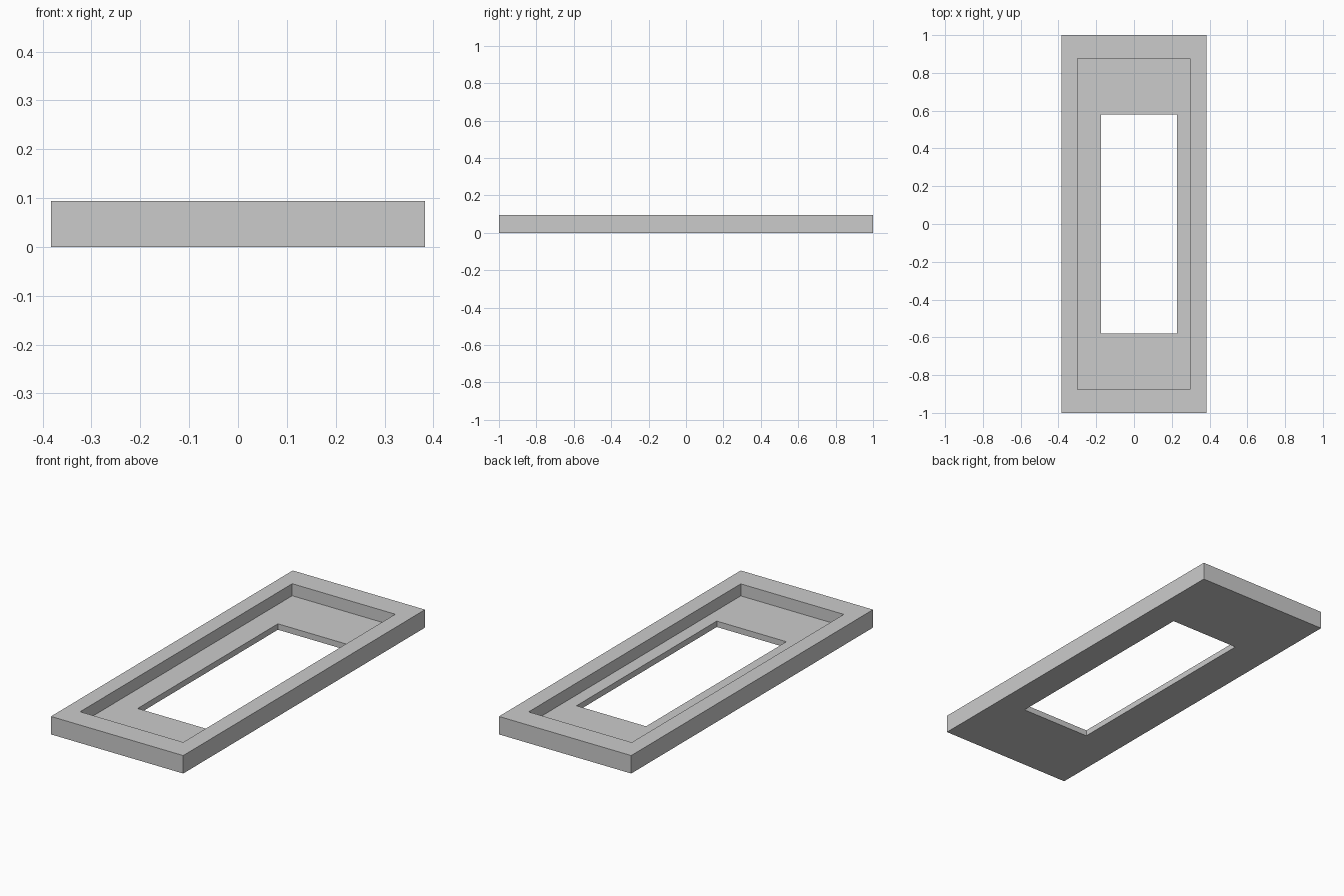
import bpy
import bmesh

cube = bpy.data.objects.get("Cube")
if cube:
    bpy.data.objects.remove(cube, do_unlink=True)

grey = bpy.data.materials.new("light grey")
grey.use_nodes = True
colour = (0.6, 0.6, 0.6, 1)
grey.diffuse_color = colour
grey.node_tree.nodes["Principled BSDF"].inputs["Base Color"].default_value = colour

TOP, FLOOR = 0.094, 0.031


def ring(bm, x0, x1, y, z):
    """Counter-clockwise rectangle of vertices."""
    corners = ((x0, -y), (x1, -y), (x1, y), (x0, y))
    return [bm.verts.new((cx, cy, z)) for cx, cy in corners]


bm = bmesh.new()
# Rectangles from the outer base, over the rim and recess, down through the opening
rings = [
    ring(bm, -0.383, 0.383, 1, 0),
    ring(bm, -0.383, 0.383, 1, TOP),
    ring(bm, -0.3, 0.297, 0.877, TOP),
    ring(bm, -0.3, 0.297, 0.877, FLOOR),
    ring(bm, -0.175, 0.228, 0.58, FLOOR),
    ring(bm, -0.175, 0.228, 0.58, 0),
]

# Bridge each rectangle to the next, closing back to the base
for a, b in zip(rings, rings[1:] + rings[:1]):
    for i in range(4):
        j = (i + 1) % 4
        bm.faces.new((a[i], a[j], b[j], b[i]))
bmesh.ops.recalc_face_normals(bm, faces=bm.faces)

mesh = bpy.data.meshes.new("recessed_frame")
bm.to_mesh(mesh)
bm.free()
mesh.materials.append(grey)
frame = bpy.data.objects.new("recessed_frame", mesh)
bpy.context.collection.objects.link(frame)
